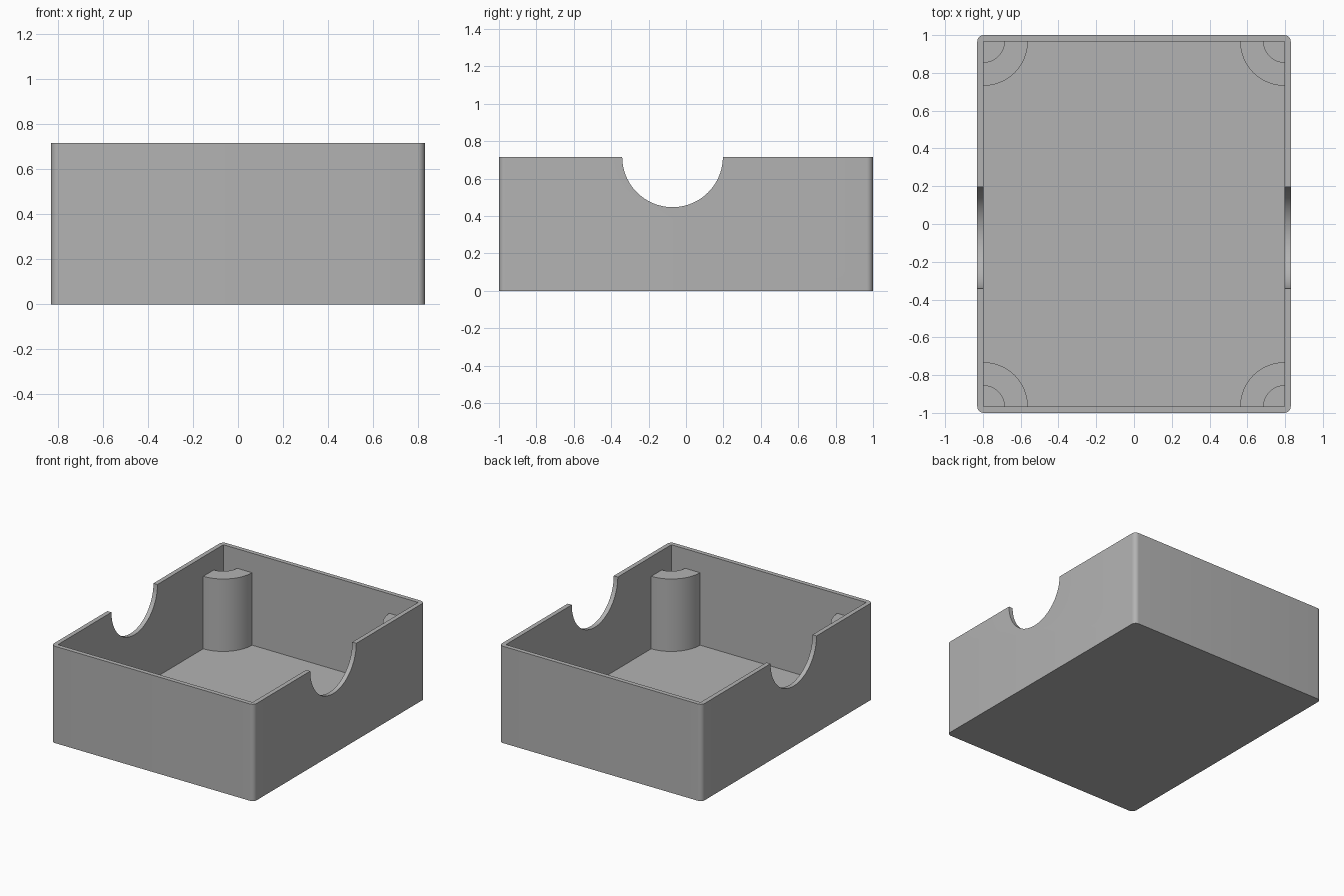
import bpy, bmesh
from math import pi, sin, cos, radians

default = bpy.data.objects.get("Cube")
if default:
    bpy.data.objects.remove(default, do_unlink=True)

HALF_X, HALF_Y, HEIGHT = 0.83, 1.0, 0.716
WALL, FLOOR, CORNER_R = 0.033, 0.036, 0.034
NOTCH_Y, NOTCH_R = -0.072, 0.269
POST_R, HOLE_R, POST_TOP = 0.235, 0.111, 0.572
IN_X, IN_Y = HALF_X - WALL, HALF_Y - WALL

grey = bpy.data.materials.new("plain grey")
grey.use_nodes = True
grey.diffuse_color = (0.45, 0.45, 0.45, 1)
grey.node_tree.nodes["Principled BSDF"].inputs["Base Color"].default_value = (0.45, 0.45, 0.45, 1)


def arc(cx, cy, r, a0, a1, n):
    """Points along a circular arc."""
    return [(cx + r * cos(a0 + (a1 - a0) * i / n),
             cy + r * sin(a0 + (a1 - a0) * i / n)) for i in range(n + 1)]


def prism(name, points, start, end, along_x=False):
    """Extrude a closed outline along z, or along x when it lies in the yz plane."""
    bm = bmesh.new()
    place = (lambda p: (start, p[0], p[1])) if along_x else (lambda p: (p[0], p[1], start))
    face = bm.faces.new([bm.verts.new(place(p)) for p in points])
    grown = bmesh.ops.extrude_face_region(bm, geom=[face])["geom"]
    step = end - start
    bmesh.ops.translate(bm, verts=[g for g in grown if isinstance(g, bmesh.types.BMVert)],
                        vec=(step, 0, 0) if along_x else (0, 0, step))
    bmesh.ops.recalc_face_normals(bm, faces=bm.faces)
    mesh = bpy.data.meshes.new(name)
    bm.to_mesh(mesh)
    bm.free()
    mesh.materials.append(grey)
    obj = bpy.data.objects.new(name, mesh)
    bpy.context.collection.objects.link(obj)
    return obj


def smooth(obj):
    bpy.ops.object.select_all(action="DESELECT")
    obj.select_set(True)
    bpy.context.view_layer.objects.active = obj
    bpy.ops.object.shade_smooth_by_angle(angle=radians(30))


def cut(obj, cutter):
    """Subtract a cutter for good, then discard it."""
    cutter.hide_render = True
    mod = obj.modifiers.new("cut", "BOOLEAN")
    mod.operation, mod.solver, mod.object = "DIFFERENCE", "EXACT", cutter
    bpy.context.view_layer.objects.active = obj
    bpy.ops.object.modifier_apply(modifier=mod.name)
    bpy.data.objects.remove(cutter, do_unlink=True)


# Tray: rounded upright corners, sharp inside
outline = []
for k, (sx, sy) in enumerate([(1, 1), (-1, 1), (-1, -1), (1, -1)]):
    outline += arc(sx * (HALF_X - CORNER_R), sy * (HALF_Y - CORNER_R),
                   CORNER_R, k * pi / 2, (k + 1) * pi / 2, 8)
tray = prism("tray", outline, 0, HEIGHT)
cavity = [(-IN_X, -IN_Y), (IN_X, -IN_Y), (IN_X, IN_Y), (-IN_X, IN_Y)]
cut(tray, prism("cavity_cutter", cavity, FLOOR, HEIGHT + 0.2))

# Half-round notches through both side walls
half_round = arc(NOTCH_Y, HEIGHT, NOTCH_R, pi, 2 * pi, 48)
half_round += [(NOTCH_Y + NOTCH_R, HEIGHT + 0.1), (NOTCH_Y - NOTCH_R, HEIGHT + 0.1)]
cut(tray, prism("notch_cutter", half_round, -1, 1, along_x=True))
smooth(tray)

# Hollow quarter-round posts in the inner corners
for side, sx in (("left", 1), ("right", -1)):
    for end, sy in (("front", -1), ("back", 1)):
        ring = arc(0, 0, POST_R, 0, pi / 2, 24) + arc(0, 0, HOLE_R, pi / 2, 0, 16)
        ring = [(sx * (IN_X - x), sy * (IN_Y - y)) for x, y in ring]
        smooth(prism(f"{end}_{side}_post", ring, FLOOR, POST_TOP))
